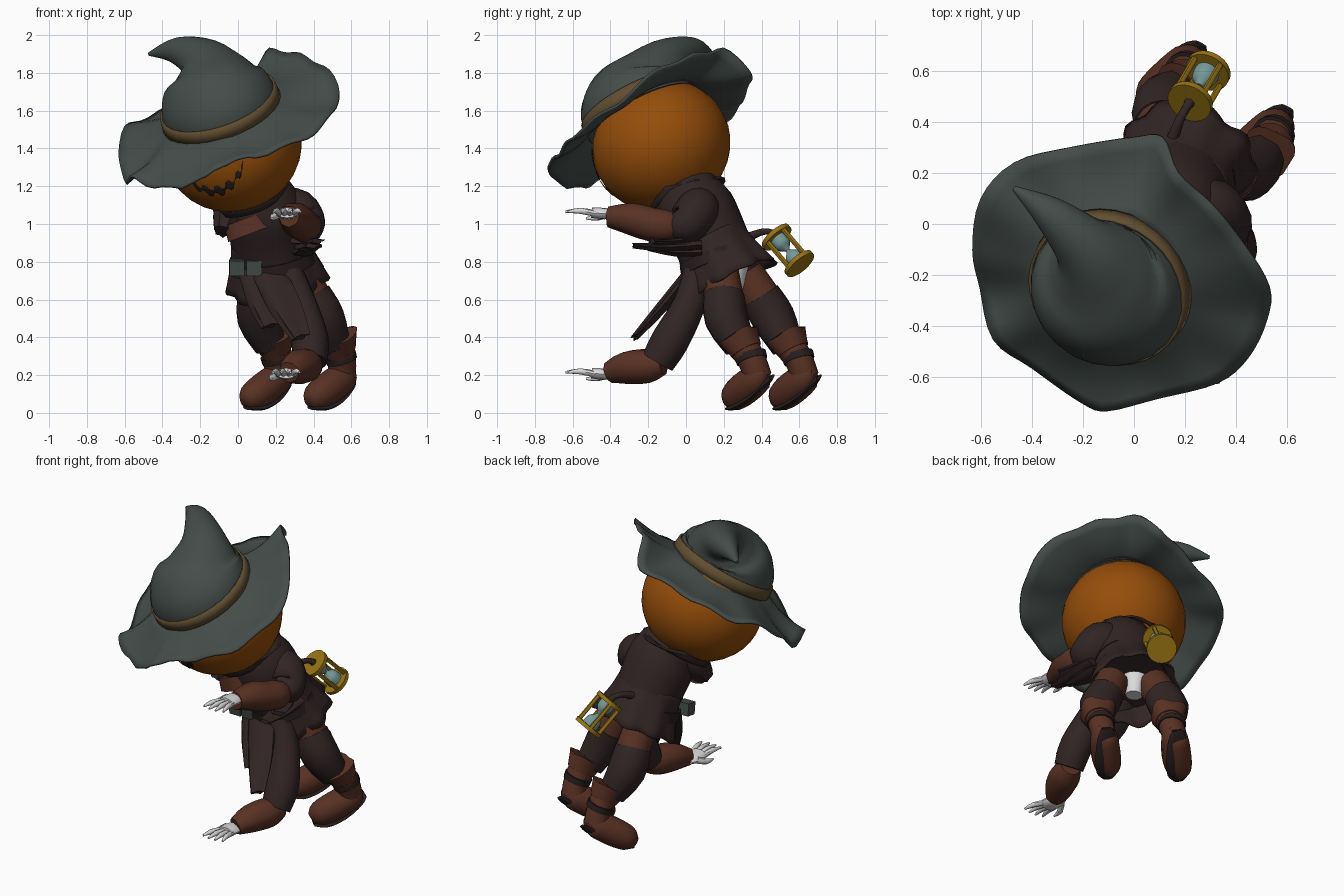
import bpy, bmesh
from math import sin, cos, pi, atan2, radians
from mathutils import Vector as V, Matrix

cube = bpy.data.objects.get("Cube")
if cube:
    bpy.data.objects.remove(cube, do_unlink=True)


def material(name, r, g, b):
    m = bpy.data.materials.new(name)
    m.use_nodes = True
    m.diffuse_color = (r, g, b, 1)
    m.node_tree.nodes["Principled BSDF"].inputs["Base Color"].default_value = (r, g, b, 1)
    return m


FELT = material("grey green felt", .058, .073, .066)
BAND = material("tan band", .12, .076, .03)
ORANGE = material("pumpkin orange", .3, .075, .003)
COAT = material("dark coat", .031, .018, .018)
LEATHER = material("red brown leather", .1, .031, .017)
GLOVE = material("white glove", .72, .72, .72)
GOLD = material("gold", .31, .17, .006)
GLASS = material("pale teal glass", .18, .32, .32)
SOLE = material("dark sole", .022, .013, .013)
X, Y, Z = V((1, 0, 0)), V((0, 1, 0)), V((0, 0, 1))


def make(name, verts, faces, mat, thick=0):
    me = bpy.data.meshes.new(name)
    me.from_pydata([tuple(v) for v in verts], [], faces)
    bm = bmesh.new()
    bm.from_mesh(me)
    bmesh.ops.recalc_face_normals(bm, faces=bm.faces[:])
    bm.to_mesh(me)
    bm.free()
    me.materials.append(mat)
    me.shade_smooth()
    me.set_sharp_from_angle(angle=radians(45))
    ob = bpy.data.objects.new(name, me)
    bpy.context.collection.objects.link(ob)
    if thick:
        mod = ob.modifiers.new("thickness", 'SOLIDIFY')
        mod.thickness, mod.offset = thick, 0
    return ob


def spline(pts, n, closed=False):
    """Catmull-Rom resampling of a list of vectors."""
    out, c = [], len(pts)
    get = (lambda i: pts[i % c]) if closed else (lambda i: pts[max(0, min(c - 1, i))])
    for i in range(c if closed else c - 1):
        p0, p1, p2, p3 = (get(i + k) for k in (-1, 0, 1, 2))
        for s in range(n):
            t = s / n
            out.append(.5 * (2 * p1 + (p2 - p0) * t + (2 * p0 - 5 * p1 + 4 * p2 - p3) * t * t
                             + (3 * p1 - p0 - 3 * p2 + p3) * t ** 3))
    return out if closed else out + [pts[-1]]


def tube(name, path, radii, mat, sides=16, n=3, ref=X, flat=1, wave=0, freq=7, axis=None, caps=True):
    """Loft of rings along a path; flat squashes, wave ruffles towards the end."""
    pts = spline([V(p) for p in path], n)
    rad = [max(r.x, .002) for r in spline([V((r, 0, 0)) for r in radii], n)]
    verts, faces, last = [], [], len(pts) - 1
    for i, (p, r) in enumerate(zip(pts, rad)):
        t = (pts[min(i + 1, last)] - pts[max(i - 1, 0)]).normalized()
        if axis:
            t = axis.lerp(t, i / last).normalized()
        u = (ref - t * ref.dot(t)).normalized()
        v = t.cross(u)
        for k in range(sides):
            a = 2 * pi * k / sides
            ruffle = wave * i / last * (sin(freq * a) + .5 * sin(3 * a + 1))
            verts.append(p + (u * cos(a) + v * sin(a) * flat) * r * (1 + ruffle) + t * r * ruffle * .5)
    for i in range(last):
        for k in range(sides):
            a, b = i * sides + k, i * sides + (k + 1) % sides
            faces.append((a, b, b + sides, a + sides))
    if caps:
        faces += [tuple(range(sides))[::-1], tuple(range(last * sides, (last + 1) * sides))]
    return make(name, verts, faces, mat, 0 if caps else .012)


# Hat: bent cone, band and floppy brim
TILT = V((-.3, -.43, .85)).normalized()
HAT = V((-.09, -.24, 1.6))
tube("hat_cone", [HAT - TILT * .02, HAT + TILT * .08, (-.14, -.25, 1.75), (-.15, -.18, 1.81), (-.2, -.09, 1.88),
     (-.33, .04, 1.92), (-.47, .14, 1.9)], [.315, .305, .27, .2, .125, .07, .01], FELT, 24, 4, ref=Y, axis=TILT)
tube("hat_band", [HAT - TILT * .01, HAT + TILT * .06], [.322, .314], BAND, 32, 2, ref=Y, axis=TILT, caps=False)
rim = [(-.63, -.1, 1.36), (-.6, .1, 1.5), (-.47, .24, 1.57), (-.25, .3, 1.66), (0, .34, 1.76),
       (.11, .34, 1.81), (.17, .2, 1.92), (.3, .08, 1.9), (.43, -.08, 1.85), (.53, -.25, 1.74),
       (.52, -.38, 1.62), (.45, -.52, 1.53), (.33, -.62, 1.44), (.1, -.68, 1.36), (-.1, -.73, 1.31),
       (-.2, -.7, 1.23), (-.4, -.56, 1.19), (-.55, -.45, 1.24), (-.6, -.25, 1.23)]
edge = spline([V(p) for p in rim], 4, True)
rings, verts, faces = 7, [], []
for i in range(rings):
    t = i / (rings - 1)
    for p in edge:
        a = atan2(p.y - HAT.y, p.x - HAT.x)
        dx, dy = .26 * cos(a), .26 * sin(a)
        inner = HAT + V((dx, dy, .37 * dx + .5 * dy))
        verts.append(inner.lerp(p, t) + Z * (.012 * sin(13 * a) * t * t - .025 * sin(pi * t)))
c = len(edge)
for i in range(rings - 1):
    faces += [(i * c + k, i * c + (k + 1) % c, (i + 1) * c + (k + 1) % c, (i + 1) * c + k) for k in range(c)]
make("hat_brim", verts, faces, FELT, .014)

# Pumpkin head, tilted with the hat
HEAD, SIZE = V((-.03, -.13, 1.415)), V((.37, .37, .345))
turn = Z.rotation_difference(TILT).to_matrix()
bm = bmesh.new()
bmesh.ops.create_uvsphere(bm, u_segments=32, v_segments=18, radius=1)
bm.transform(Matrix.Translation(HEAD) @ turn.to_4x4() @ Matrix.Diagonal(SIZE).to_4x4())
make("pumpkin_head", [v.co for v in bm.verts], [[v.index for v in f.verts] for f in bm.faces], ORANGE)
bm.free()

# Carved face as thin plates following the head
FACE = V((-.12, -.34, -.17)).normalized()
SIDE = (V((1, 0, .3)) - FACE * FACE.dot(V((1, 0, .3)))).normalized()
UP = FACE.cross(SIDE)


def on_head(u, v, lift):
    d = FACE + SIDE * u + UP * v
    q = turn.transposed() @ d
    return HEAD + d * (lift / V((q.x / SIZE.x, q.y / SIZE.y, q.z / SIZE.z)).length)


def strip(name, top, bottom, mat, lift=1.012):
    rows = 5
    vs = [on_head(a[0] + (b[0] - a[0]) * j / rows, a[1] + (b[1] - a[1]) * j / rows, lift)
          for a, b in zip(top, bottom) for j in range(rows + 1)]
    w = rows + 1
    fs = [(i * w + j, i * w + j + 1, (i + 1) * w + j + 1, (i + 1) * w + j)
          for i in range(len(top) - 1) for j in range(rows)]
    make(name, vs, fs, mat, .003)


steps = [k / 12 - 1 for k in range(25)]
curve = lambda u: .35 * u * u - .27
zig = lambda k: .04 if k % 4 < 2 else -.04
strip("carved_mouth", [(.55 * u, curve(u) + .05 * (1 - u * u) + zig(k)) for k, u in enumerate(steps)],
      [(.55 * u, curve(u) - .07 * (1 - u * u) + zig(k + 1)) for k, u in enumerate(steps)], SOLE)
for label, s in (("left", 1), ("right", -1)):
    strip(label + "_eye", [(s * .1, .17), (s * .25, .36), (s * .45, .38)],
          [(s * .1, .15), (s * .25, .1), (s * .45, .2)], SOLE)
    strip(label + "_pupil", [(s * .2, .28), (s * .34, .32)], [(s * .22, .18), (s * .32, .18)], GLASS, 1.02)

# Coat with collar, ruffled skirt, belt and buckles
tube("coat_body", [(.06, 0, 1.2), (.13, .05, 1.08), (.16, .12, .94), (.18, .17, .82)],
     [.16, .21, .205, .2], COAT, 24, 3, flat=.98)
tube("collar", [(.06, .01, 1.14), (.055, .0, 1.2)], [.2, .215], COAT, 24, 3, wave=.03, axis=TILT, caps=False)
tube("coat_skirt", [(.165, .13, .92), (.18, .18, .83), (.205, .25, .695)],
     [.2, .215, .265], COAT, 48, 3, flat=.92, wave=.05, freq=9, caps=False)
tube("belt", [(.175, .165, .84), (.185, .185, .78)], [.225, .235], SOLE, 24, 2, flat=.93)
for k in (-.005, .085):
    tube("belt_buckle", [(k, -.03, .765), (k, .04, .775)], [.056, .056], FELT, 4, 1, ref=X + Z)
tube("vest_panel", [(.04, -.09, 1.03), (.07, -.09, .95)], [.12, .13], LEATHER, 12, 2, flat=.5)
tube("right_sleeve", [(0, .02, 1.12), (-.05, -.03, 1.05), (-.08, -.09, .96)], [.09, .085, .05], COAT, 16, 3, wave=.1)
tube("underwear", [(.2, .25, .77), (.21, .25, .65)], [.08, .05], GLOVE)

# Cloth strips flying forward and hanging from the belt
strips = [((.36, .08, .89), (.39, -.28, .885), .07), ((.3, .05, .93), (.42, -.18, .91), .07),
          ((.34, .08, .85), (.36, -.2, .87), .06), ((.15, .04, .77), (.33, -.27, .4), .09),
          ((.22, .05, .76), (.38, -.17, .36), .09), ((.09, .05, .76), (.17, -.11, .46), .09)]
for a, b, w in strips:
    a, b = V(a), V(b)
    tube("cloth_strip", [a, a.lerp(b, .5) - Z * .01, b], [w, w * .95, w * .5], COAT, 14, 3, flat=.35, wave=.25, freq=4)


# Hands with spread fingers
def hand(name, x, z):
    tube(name + "_palm", [(x, -.37, z), (x, -.43, z), (x, -.5, z + .005)], [.04, .06, .055], GLOVE, 12, flat=.5)
    for k in range(4):
        s = (k - 1.5) / 1.5
        reach = -.645 + .02 * abs(s)
        tube(name + "_finger", [(x + s * .04, -.48, z), (x + s * .055, -.56, z + .015), (x + s * .07, reach, z + .01)],
             [.017, .016, .006], GLOVE, 8, 2)
    tube(name + "_thumb", [(x - .04, -.42, z), (x - .075, -.47, z - .02), (x - .08, -.53, z - .025)],
         [.022, .018, .006], GLOVE, 8, 2)


# Raised arm
tube("raised_upper_arm", [(.2, .08, 1.11), (.3, .06, 1.07), (.36, .0, 1.0), (.365, -.07, .99)],
     [.09, .12, .105, .07], COAT, wave=.06)
tube("raised_forearm", [(.37, -.02, .99), (.36, -.1, .99), (.34, -.18, 1.0), (.3, -.29, 1.03), (.27, -.41, 1.04)],
     [.05, .085, .09, .085, .055], LEATHER, wave=.04)
hand("raised_hand", .26, 1.055)

# Lowered arm
tube("lowered_upper_arm", [(.24, .08, .8), (.33, .02, .58), (.38, -.08, .39), (.38, -.15, .27)],
     [.08, .085, .1, .09], COAT)
tube("lowered_forearm", [(.39, -.12, .26), (.36, -.2, .25), (.31, -.32, .24), (.27, -.41, .215)],
     [.06, .09, .085, .055], LEATHER, wave=.04)
hand("lowered_hand", .255, .205)


# Legs with tall cuffed boots, standing on the toes
def leg(name, hip, off):
    at = lambda x, y, z: V((x, y, z)) + V(off)
    tube(name + "_thigh", [hip, V(hip).lerp(at(.45, .22, .5), .7)], [.1, .105], LEATHER)
    tube(name + "_knee", [V(hip).lerp(at(.45, .22, .5), .5), at(.45, .21, .5), at(.51, .28, .36)],
         [.11, .115, .085], COAT, wave=.05)
    tube(name + "_boot_shaft", [at(.55, .38, .19), at(.55, .35, .28), at(.53, .3, .36), at(.52, .28, .4)],
         [.075, .075, .085, .1], LEATHER, wave=.05)
    tube(name + "_boot_cuff", [at(.54, .32, .33), at(.52, .28, .41)], [.085, .108], LEATHER, 20, 3, wave=.08, freq=4)
    tube(name + "_boot_strap", [at(.55, .35, .275), at(.54, .34, .31)], [.083, .085], SOLE)
    tube(name + "_boot_foot", [at(.585, .43, .2), at(.56, .39, .19), at(.48, .31, .13), at(.41, .25, .08), at(.38, .22, .055)],
         [.04, .078, .088, .075, .035], LEATHER)
    tube(name + "_boot_sole", [at(.6, .455, .19), at(.57, .425, .16), at(.5, .345, .088), at(.43, .27, .04), at(.39, .225, .025)],
         [.03, .06, .075, .068, .03], SOLE, flat=.3)


leg("left", (.32, .18, .74), (0, 0, 0))
leg("right", (.11, .31, .74), (-.34, .25, 0))

# Hourglass hanging behind the coat
TOP, END = V((.22, .48, .93)), V((.29, .6, .79))
AX = (END - TOP).normalized()
U = (X - AX * AX.x).normalized()
W = AX.cross(U)
for p in (TOP, END):
    tube("hourglass_cap", [p - AX * .012, p + AX * .012], [.09, .09], GOLD, 24, 1)
for k in range(4):
    a = pi / 4 + k * pi / 2
    r = (U * cos(a) + W * sin(a)) * .075
    tube("hourglass_pillar", [TOP + r, END + r], [.013, .013], GOLD, 8, 1)
tube("hourglass_glass", [TOP.lerp(END, t) for t in (.05, .3, .5, .7, .95)],
     [.05, .045, .012, .045, .05], GLASS)
tube("hourglass_hook", [(.15, .33, .93), (.18, .41, .96), TOP - AX * .03, TOP], [.025, .018, .018, .025], COAT, 10)
